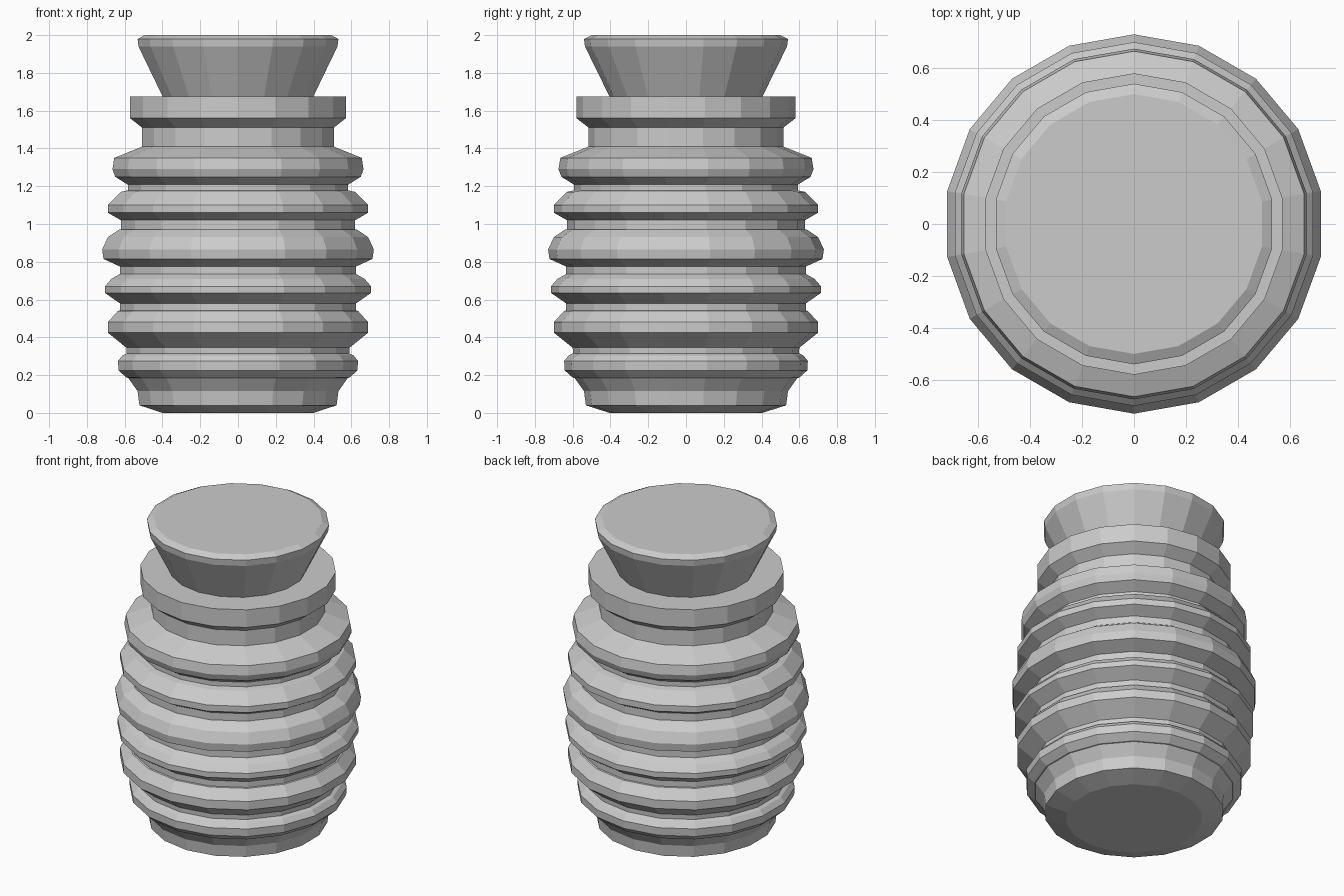
import bpy, bmesh
from math import cos, sin, pi

SIDES = 18


def lathe(name, profile):
    """Flat-shaded closed solid of revolution from (radius, z) points, bottom to top."""
    bm = bmesh.new()
    rings = []
    for r, z in profile:
        rings.append([bm.verts.new((r * cos(pi / 2 + 2 * pi * i / SIDES),
                                    r * sin(pi / 2 + 2 * pi * i / SIDES), z))
                      for i in range(SIDES)])
    for a, b in zip(rings, rings[1:]):
        for i in range(SIDES):
            j = (i + 1) % SIDES
            bm.faces.new((a[i], a[j], b[j], b[i]))
    bm.faces.new(rings[0][::-1])
    bm.faces.new(rings[-1])
    mesh = bpy.data.meshes.new(name)
    bm.to_mesh(mesh)
    bm.free()
    ob = bpy.data.objects.new(name, mesh)
    bpy.context.collection.objects.link(ob)
    return ob


# Ribbed jar body: foot, six ribs with grooves, neck and collar
foot = [(0.405, 0.0), (0.53, 0.04), (0.54, 0.115), (0.59, 0.185)]
ribs = [
    [(0.60, 0.187), (0.642, 0.225), (0.645, 0.275), (0.62, 0.305), (0.598, 0.315)],
    [(0.60, 0.345), (0.70, 0.425), (0.70, 0.48), (0.645, 0.54), (0.635, 0.542)],
    [(0.635, 0.58), (0.715, 0.635), (0.715, 0.67), (0.68, 0.71), (0.635, 0.735)],
    [(0.635, 0.775), (0.723, 0.815), (0.73, 0.865), (0.70, 0.93), (0.64, 0.97), (0.63, 0.972)],
    [(0.63, 1.02), (0.70, 1.06), (0.70, 1.10), (0.63, 1.17), (0.592, 1.178)],
    [(0.592, 1.208), (0.66, 1.25), (0.675, 1.29), (0.665, 1.35), (0.515, 1.41)],
]
neck = [(0.515, 1.51), (0.58, 1.56), (0.58, 1.675)]
lathe("jar_body", foot + [p for rib in ribs for p in rib] + neck)

# Flared stopper resting on the collar
lathe("stopper", [(0.405, 1.675), (0.535, 1.94), (0.54, 1.98), (0.50, 2.0)])
